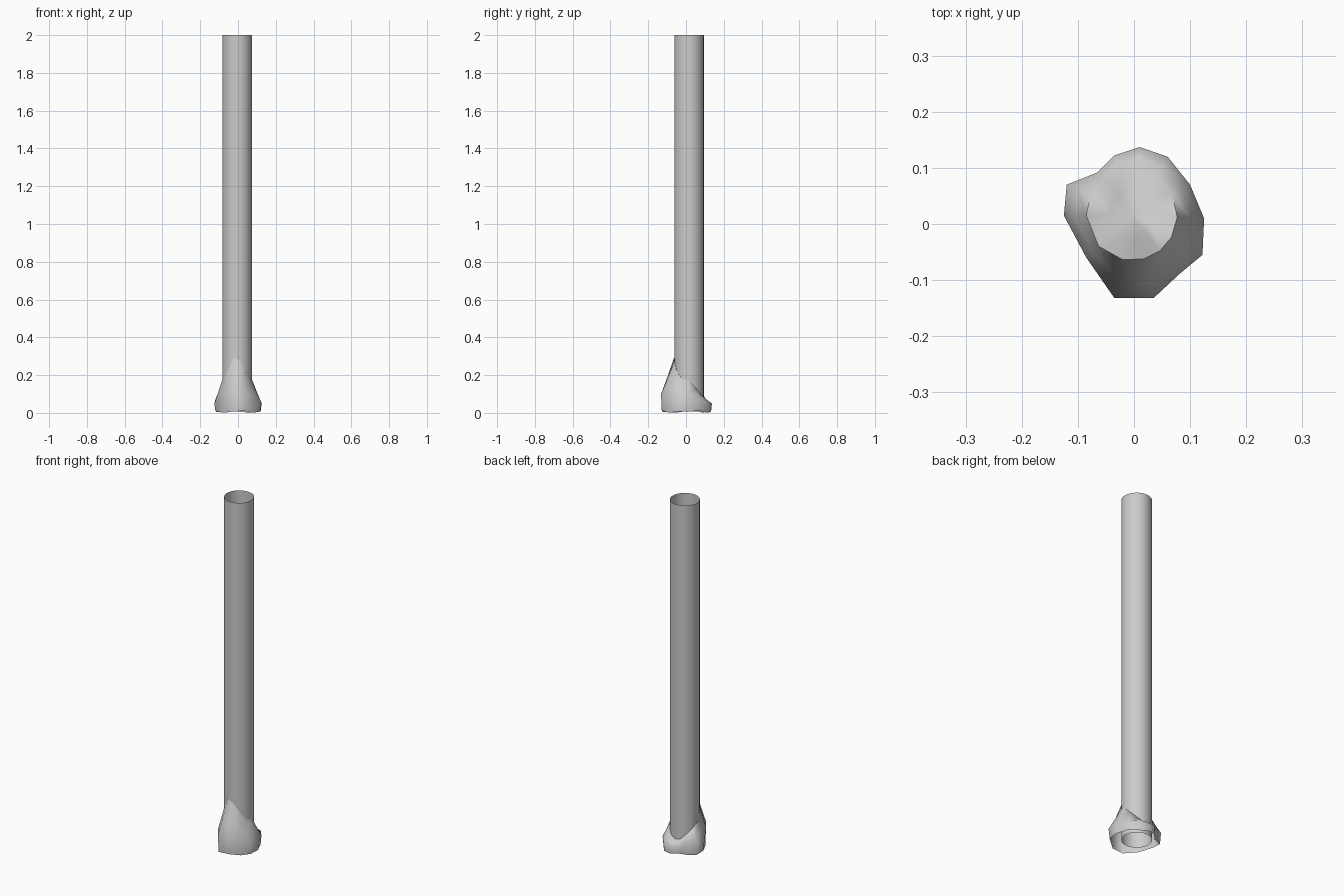
import bpy, bmesh, math
from mathutils import Vector

if "Cube" in bpy.data.objects:
    bpy.data.objects.remove(bpy.data.objects["Cube"])

CX, CY, R = -0.004, 0.016, 0.078


def finish(name, bm, angle):
    me = bpy.data.meshes.new(name)
    bm.normal_update()
    bm.to_mesh(me)
    bm.free()
    ob = bpy.data.objects.new(name, me)
    bpy.context.collection.objects.link(ob)
    bpy.ops.object.select_all(action='DESELECT')
    ob.select_set(True)
    bpy.context.view_layer.objects.active = ob
    bpy.ops.object.shade_smooth_by_angle(angle=math.radians(angle))
    return ob


def bridge(bm, a, b):
    n = len(a)
    for i in range(n):
        j = (i + 1) % n
        bm.faces.new((a[i], a[j], b[j], b[i]))


# Pole: open tube, no caps
bm = bmesh.new()
bmesh.ops.create_cone(bm, cap_ends=False, segments=32, radius1=R, radius2=R, depth=1.99)
bmesh.ops.translate(bm, verts=bm.verts, vec=(CX, CY, 1.005))
finish("pole", bm, 40)

# Earth mound: outline x, y, shoulder height, height where it meets the pole
columns = [
    (0.125, 0.01, .05, .17), (0.10, 0.07, .06, .13), (0.06, 0.12, .06, .09),
    (0.01, 0.137, .05, .075), (-0.035, 0.122, .06, .08), (-0.065, 0.092, .07, .11),
    (-0.12, 0.07, .07, .14), (-0.125, 0.015, .05, .17), (-0.085, -0.06, .10, .21),
    (-0.035, -0.132, .10, .292), (0.035, -0.132, .10, .27), (0.08, -0.09, .09, .22),
    (0.122, -0.055, .06, .18),
]
bm = bmesh.new()
base, shoulder, slope, rim, inner = [], [], [], [], []
for i, (x, y, zs, zr) in enumerate(columns):
    d = Vector((x - CX, y - CY)).normalized()
    px, py = CX + d.x * R * 1.04, CY + d.y * R * 1.04
    base.append(bm.verts.new((x * .96, y * .97, 0.006 + 0.006 * math.sin(i * 2.1))))
    shoulder.append(bm.verts.new((x, y, zs)))
    t = 0.5
    slope.append(bm.verts.new((x + (px - x) * t, y + (py - y) * t, zs + (zr - zs) * 0.48)))
    rim.append(bm.verts.new((px, py, zr)))
    inner.append(bm.verts.new((CX + d.x * R * .5, CY + d.y * R * .5, .06 + zr * .5)))
for a, b in zip((base, shoulder, slope, rim), (shoulder, slope, rim, inner)):
    bridge(bm, a, b)
# Mound surface closes inside the tube
top = bm.verts.new((CX, CY, 0.14))
for i in range(len(inner)):
    bm.faces.new((inner[i], inner[(i + 1) % len(inner)], top))
finish("earth_mound", bm, 75)
